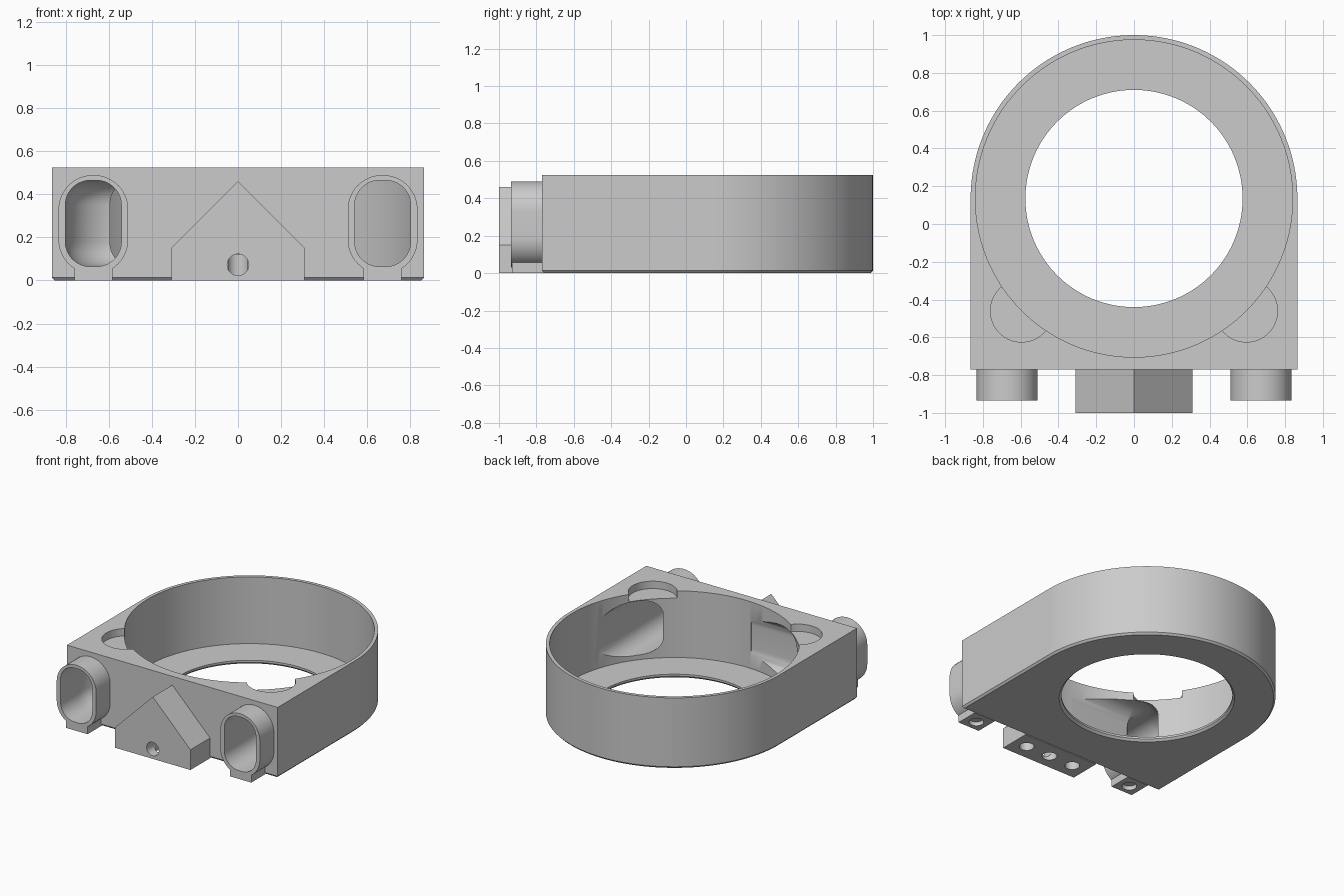
import bpy, bmesh, math
from math import sin, cos, pi

cube = bpy.data.objects.get("Cube")
if cube:
    bpy.data.objects.remove(cube, do_unlink=True)

# Single grey material
grey = bpy.data.materials.new("plain grey")
grey.use_nodes = True
COLOUR = (0.6, 0.6, 0.6, 1)
grey.diffuse_color = COLOUR
grey.node_tree.nodes["Principled BSDF"].inputs["Base Color"].default_value = COLOUR

RING_Y = 0.135      # centre of the round housing
PORT_X = 0.672      # sideways position of the ports


def loft(name, rings):
    """Closed solid through a list of equal-length rings of points."""
    bm = bmesh.new()
    loops = [[bm.verts.new(p) for p in ring] for ring in rings]
    n = len(loops[0])
    for a, b in zip(loops, loops[1:]):
        for i in range(n):
            j = (i + 1) % n
            bm.faces.new((a[i], a[j], b[j], b[i]))
    bm.faces.new(loops[0][::-1])
    bm.faces.new(loops[-1])
    bmesh.ops.recalc_face_normals(bm, faces=bm.faces)
    mesh = bpy.data.meshes.new(name)
    bm.to_mesh(mesh)
    bm.free()
    mesh.materials.append(grey)
    obj = bpy.data.objects.new(name, mesh)
    bpy.context.collection.objects.link(obj)
    return obj


def turned(name, x, y, profile, n=48):
    """Upright turned solid from (radius, z) pairs."""
    return loft(name, [[(x + r * cos(2 * pi * i / n), y + r * sin(2 * pi * i / n), z)
                        for i in range(n)] for r, z in profile])


def prism_y(name, outline, y0, y1):
    """Extrude an (x, z) outline along y."""
    return loft(name, [[(x, y, z) for x, z in outline] for y in (y0, y1)])


def rounded(hw, hh, r, cz, steps=12):
    """Rounded rectangle outline as (offset, z) pairs."""
    pts = []
    for k, (sx, sz) in enumerate(((1, 1), (-1, 1), (-1, -1), (1, -1))):
        for i in range(steps + 1):
            a = pi / 2 * (k + i / steps)
            pts.append((sx * (hw - r) + r * cos(a), cz + sz * (hh - r) + r * sin(a)))
    return pts


def subtract(obj, cutters):
    """Cut each solid from obj and keep the resulting mesh."""
    for c in cutters:
        mod = obj.modifiers.new("cut", "BOOLEAN")
        mod.operation, mod.solver, mod.object = "DIFFERENCE", "EXACT", c
    deps = bpy.context.evaluated_depsgraph_get()
    result = bpy.data.meshes.new_from_object(obj.evaluated_get(deps))
    obj.modifiers.clear()
    obj.data = result


def housing_outline(inset, z, n=96):
    """Half round back with straight sides and a square front."""
    r = 0.865 - inset
    pts = [(r * cos(pi * i / n), RING_Y + r * sin(pi * i / n), z) for i in range(n + 1)]
    return pts + [(-r, -0.77 + inset, z), (r, -0.77 + inset, z)]


# Housing with a chamfered lower edge
housing = loft("housing", [housing_outline(0.013, 0), housing_outline(0, 0.014),
                           housing_outline(0, 0.525)])

# Bore, floor opening and chamfer in one turned cutter
bore = turned("bore_cutter", 0, RING_Y,
              [(0.60, -0.01), (0.575, 0.015), (0.575, 0.03), (0.84, 0.03), (0.84, 0.6)], 144)

# Shallow round pockets in the top face
pockets = [turned("pocket_cutter", s * 0.595, -0.46, [(0.165, 0.47), (0.165, 0.6)], 64)
           for s in (-1, 1)]

# Left channel runs straight; right channel bends and enters along the bore wall
channel_section = rounded(0.13, 0.2, 0.115, 0.265)
left_channel = prism_y("left_channel_cutter",
                       [(PORT_X + u, z) for u, z in channel_section], -1.1, 0)

bend, pivot_x, pivot_y = 0.14, -PORT_X + 0.14, -0.72
path = [(-PORT_X, -1.1, 0)]
for i in range(17):
    a = pi / 2 * i / 16
    path.append((pivot_x - bend * cos(a), pivot_y + bend * sin(a), a))
path.append((-0.04, pivot_y + bend, pi / 2))
right_channel = loft("right_channel_cutter",
                     [[(x + u * cos(a), y - u * sin(a), z) for u, z in channel_section]
                      for x, y, a in path])

subtract(housing, [bore, left_channel, right_channel] + pockets)

# Port tubes, each on a small foot with a blind hole
parts = [housing]
cutters = [bore, left_channel, right_channel] + pockets
for side, s, channel in (("left", 1, left_channel), ("right", -1, right_channel)):
    cx = s * PORT_X
    tube = prism_y(side + "_port",
                   [(cx + u, z) for u, z in rounded(0.162, 0.23, 0.16, 0.26)], -0.935, -0.765)
    subtract(tube, [channel])
    foot = prism_y(side + "_port_foot",
                   [(cx - 0.088, 0), (cx + 0.088, 0), (cx + 0.088, 0.058), (cx - 0.088, 0.058)],
                   -0.93, -0.76)
    hole = turned("foot_hole_cutter", cx, -0.85, [(0.05, -0.02), (0.05, 0.03)])
    subtract(foot, [hole])
    parts += [tube, foot]
    cutters.append(hole)

# Gabled mounting block with one front hole and three holes underneath
block = prism_y("mounting_block",
                [(-0.31, 0), (0.31, 0), (0.31, 0.15), (0, 0.46), (-0.31, 0.15)], -1, -0.765)
holes = [turned("block_hole_cutter", x, -0.885, [(0.05, -0.02), (0.05, 0.12)])
         for x in (-0.2, 0, 0.2)]
holes.append(prism_y("front_hole_cutter",
                     [(0.05 * cos(2 * pi * i / 48), 0.073 + 0.05 * sin(2 * pi * i / 48))
                      for i in range(48)], -1.05, -0.86))
subtract(block, holes)
parts.append(block)

for c in cutters + holes:
    bpy.data.objects.remove(c, do_unlink=True)

# Smooth curved walls, keep edges crisp
bpy.ops.object.select_all(action="DESELECT")
for p in parts:
    p.select_set(True)
bpy.context.view_layer.objects.active = housing
bpy.ops.object.shade_smooth_by_angle(angle=math.radians(30))
